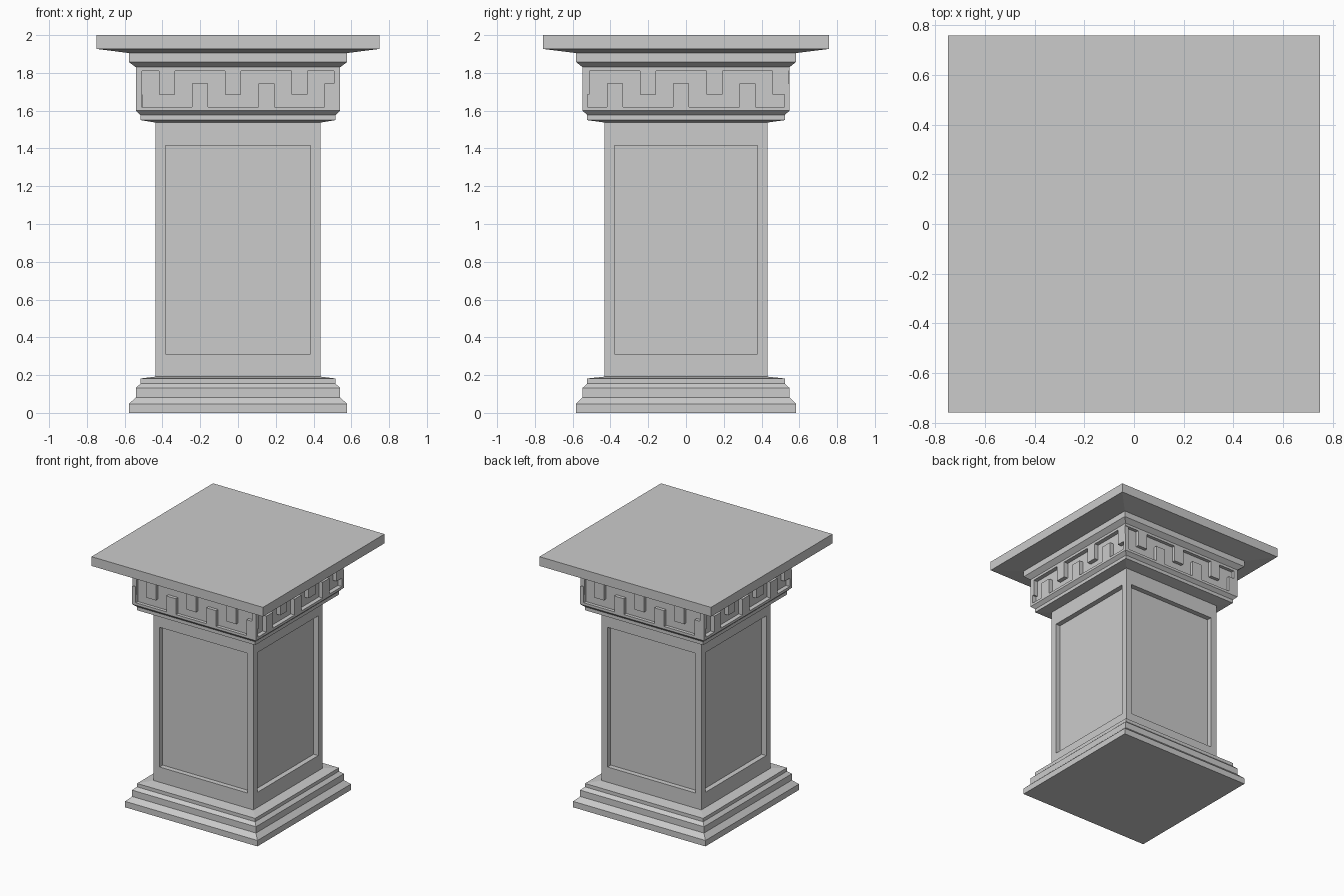
import bpy, bmesh

if "Cube" in bpy.data.objects:
    bpy.data.objects.remove(bpy.data.objects["Cube"])


def loft(name, profile, bottom=False, top=False):
    """Stack rectangular rings (half x, half y, z) and bridge them."""
    bm = bmesh.new()
    rings = [[bm.verts.new((sx * hx, sy * hy, z))
              for sx, sy in ((-1, -1), (1, -1), (1, 1), (-1, 1))]
             for hx, hy, z in profile]
    sides = []
    for a, b in zip(rings, rings[1:]):
        for i in range(4):
            j = (i + 1) % 4
            sides.append(bm.faces.new((a[i], a[j], b[j], b[i])))
    if bottom:
        bm.faces.new(rings[0][::-1])
    if top:
        bm.faces.new(rings[-1])
    bm.normal_update()
    return finish(name, bm) if name else (bm, sides)


def finish(name, bm):
    mesh = bpy.data.meshes.new(name)
    bm.to_mesh(mesh)
    bm.free()
    obj = bpy.data.objects.new(name, mesh)
    bpy.context.collection.objects.link(obj)
    return obj


def add_box(bm, lo, hi):
    verts = bmesh.ops.create_cube(bm, size=1)["verts"]
    for v in verts:
        v.co = [(l + h) / 2 + c * (h - l) for l, h, c in zip(lo, hi, v.co)]


SHAFT = (0.436, 0.431)
RING = (0.516, 0.523)
BAND = (0.541, 0.548)
WIDE = (0.578, 0.583)
SLAB = (0.749, 0.758)
CORE = (0.507, 0.522)

# Stepped plinth
loft("base", [(*WIDE, 0), (*WIDE, 0.047), (*BAND, 0.082), (*BAND, 0.132),
              (*RING, 0.155), (*RING, 0.182), (*SHAFT, 0.192)], bottom=True)

# Shaft with a sunken panel on each side
bm, sides = loft(None, [(*SHAFT, 0.192), (*SHAFT, 1.537)])
bmesh.ops.inset_individual(bm, faces=sides, thickness=0.074)
for v in {v for f in sides for v in f.verts}:
    v.co.z = 1.415 if v.co.z > 1 else 0.312
bmesh.ops.inset_individual(bm, faces=sides, thickness=0, depth=-0.04)
finish("shaft", bm)

# Necking, recessed frieze and cornice slab
loft("capital", [(*SHAFT, 1.537), (*RING, 1.55), (*RING, 1.577), (*BAND, 1.6),
                 (*BAND, 1.62), (*CORE, 1.62), (*CORE, 1.81), (*BAND, 1.81),
                 (*BAND, 1.83), (*WIDE, 1.858), (*WIDE, 1.905),
                 (*SLAB, 1.927), (*SLAB, 2.0)], top=True)

# Alternating raised teeth on the frieze, same pattern on opposite sides
PITCH, TOOTH = 0.1755, 0.084
bm = bmesh.new()
for axis in (0, 1):
    half, out, core = BAND[axis], BAND[1 - axis], CORE[1 - axis]
    for i in range(7):
        a = -0.594 + i * PITCH
        a, b = max(a, -half), min(a + TOOTH, half)
        rising = (i + axis) % 2 == 0
        z0, z1 = (1.62, 1.745) if rising else (1.685, 1.81)
        for s in (-1, 1):
            # half-turn symmetry: mirror the run on the opposite face
            flip = (-s if axis == 0 else s)
            u = sorted((a * flip, b * flip))
            w = sorted((s * core, s * out))
            if axis == 0:
                add_box(bm, (u[0], w[0], z0), (u[1], w[1], z1))
            else:
                add_box(bm, (w[0], u[0], z0), (w[1], u[1], z1))
finish("frieze_teeth", bm)
